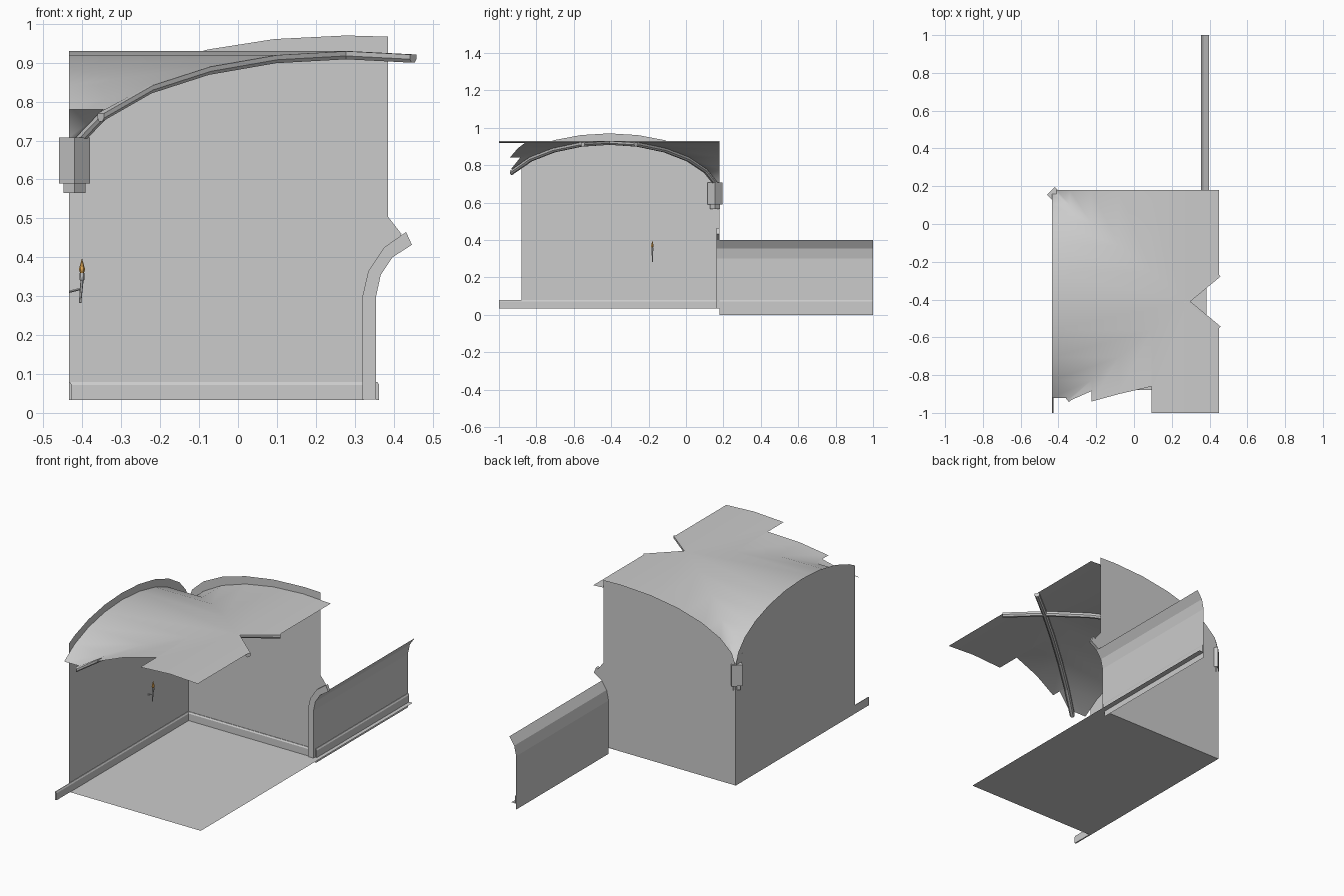
import bpy, bmesh, math
from mathutils import Vector

if "Cube" in bpy.data.objects:
    bpy.data.objects.remove(bpy.data.objects["Cube"])

XL, XR, YB, Z0 = -0.435, 0.385, 0.18, 0.033      # left wall, right edge, back wall, floor
CX, CY = 0.278, -0.41                            # vault centre
LX, LY = CX - XL, YB - CY                        # half spans of the vault
T = [math.sin(math.radians(15 * k)) for k in range(7)]
TR = (0.45 - CX) / LX                            # broken right end of the vault


def make(name, verts, faces, smooth=False):
    bm = bmesh.new()
    vs = [bm.verts.new(v) for v in verts]
    for f in faces:
        bm.faces.new([vs[i] for i in f])
    bmesh.ops.remove_doubles(bm, verts=bm.verts, dist=1e-5)
    bmesh.ops.dissolve_degenerate(bm, edges=bm.edges, dist=1e-5)
    bmesh.ops.recalc_face_normals(bm, faces=bm.faces)
    me = bpy.data.meshes.new(name)
    bm.to_mesh(me)
    bm.free()
    ob = bpy.data.objects.new(name, me)
    bpy.context.collection.objects.link(ob)
    for p in me.polygons:
        p.use_smooth = smooth
    return ob


def loft(name, rings, closed=True, cap=True, smooth=False):
    n = len(rings[0])
    verts = [v for r in rings for v in r]
    faces = [(i * n + j, i * n + (j + 1) % n, (i + 1) * n + (j + 1) % n, (i + 1) * n + j)
             for i in range(len(rings) - 1) for j in range(n if closed else n - 1)]
    if cap:
        faces += [list(range(n))[::-1], [(len(rings) - 1) * n + j for j in range(n)]]
    return make(name, verts, faces, smooth)


def arch(t, top, rise):
    return top - rise * (1 - math.sqrt(max(0, 1 - t * t)))


def web_z(t):
    return arch(t, 0.93, 0.3)


# floor
make("floor", [(XL, -0.88, Z0), (XR, -0.88, Z0), (XR, YB, Z0), (XL, YB, Z0)], [(0, 1, 2, 3)])

# left wall with arched top
ys = [-0.88] + [CY + s * LY for s in [-t for t in T[3::-1]] + T[1:]]
pts = [(XL, YB, Z0), (XL, -0.88, Z0)]
pts += [(XL, y, arch(abs(y - CY) / LY, 0.97, 0.27)) for y in ys]
make("left_wall", pts, [range(len(pts))])

# back wall, its right edge follows the doorway curve
inner = [(0.32, 0.035), (0.32, 0.30), (0.335, 0.365), (0.375, 0.425), (0.432, 0.465)]
outer = [(0.355, 0.035), (0.355, 0.30), (0.367, 0.355), (0.397, 0.40), (0.447, 0.432)]
pts = [(XL, YB, Z0)] + [(CX - t * LX, YB, arch(t, 0.97, 0.27)) for t in T[::-1]]
pts += [(XR, YB, 0.967), (XR, YB, 0.505), (0.42, YB, 0.46)]
pts += [(x, YB, z) for x, z in outer[3::-1]]
make("back_wall", pts, [range(len(pts))])

# doorway trim
loft("doorway_trim", [[(a[0], 0.162, a[1]), (b[0], 0.162, b[1]), (b[0], YB, b[1]), (a[0], YB, a[1])]
                      for a, b in zip(inner, outer)])

# passage behind the doorway
prof = [(0.355, 0.0)] + outer[1:4]
loft("passage_wall", [[(x, y, z) for x, z in prof] for y in (YB, 1.0)], closed=False, cap=False)
make("passage_floor", [(0.355, YB, Z0), (XR, YB, Z0), (XR, 1, Z0), (0.355, 1, Z0)], [(0, 1, 2, 3)])

# skirting boards
skirt = [(0, 0.033), (0.008, 0.033), (0.008, 0.072), (0.003, 0.08), (0, 0.08)]
loft("left_skirting", [[(XL + d, y, z) for d, z in skirt] for y in (-1.0, YB)])
loft("back_skirting", [[(x, YB - d, z) for d, z in skirt] for x in (XL, 0.322)])
loft("passage_skirting", [[(0.355 + d, y, z) for d, z in skirt] for y in (YB, 1.0)])

# vault webs: strips between successive levels, broken at the front
verts, faces = [], []


def strip(a, b, t0, t1):
    z0, z1, n = web_z(t0), web_z(t1), len(verts)
    for (x, y), z in zip(a + b[::-1], (z0, z0, z1, z1)):
        verts.append((x, y, z))
    faces.append((n, n + 1, n + 2, n + 3))


def left_line(t, s):
    return [(CX - t * LX, CY + s * t * LY), (XL, CY + s * t * LY)]


def long_line(t, side, s, end):
    x = CX + side * t * LX
    return [(x, CY + s * t * LY), (x, end)]


for t0, t1 in zip(T, T[1:]):
    strip(left_line(t0, 1), left_line(t1, 1), t0, t1)
    strip(long_line(t0, -1, 1, YB), long_line(t1, -1, 1, YB), t0, t1)
    if t1 < 0.9:
        strip(left_line(t0, -1), left_line(t1, -1), t0, t1)
for s, end in ((1, YB), (-1, -1.0)):
    strip(long_line(0, 1, s, end), long_line(TR, 1, s, end), 0, TR)
ends = [(-1, -1), (-0.86, -0.9), (-0.9, -0.94), (-0.885, -0.935)]
for i, (e0, e1) in enumerate(ends):
    strip(long_line(T[i], -1, -1, e0), long_line(T[i + 1], -1, -1, e1), T[i], T[i + 1])
make("vault", verts, faces, smooth=True)

# diagonal ribs under the groins
section = [(-0.013, 0), (-0.013, -0.012), (-0.006, -0.021), (0.006, -0.021), (0.013, -0.012), (0.013, 0)]
for name, s, end in (("back_rib", 1, 0.97), ("front_rib", -1, 0.885)):
    d = Vector((-LX, s * LY, 0))
    side = Vector((-d.y, d.x, 0)).normalized()
    path = [-TR] + [t for t in T if t < end - 0.02] + [end]
    loft(name, [[Vector((CX, CY, web_z(abs(t)))) + d * t + side * w + Vector((0, 0, h))
                 for w, h in section] for t in path])


# corner bracket carrying the back rib
def diamond(r, z):
    return [(-0.42 + r * math.cos(k * math.pi / 2), 0.155 + r * math.sin(k * math.pi / 2), z)
            for k in range(4)]


loft("bracket", [diamond(0.04, 0.59), diamond(0.04, 0.708)])
loft("bracket_foot", [diamond(0.028, 0.565), diamond(0.028, 0.59)])


# wall torch
def ring(c, r, n=6, flat=True):
    return [(c[0] + (r * math.cos(2 * math.pi * k / n) if flat else 0),
             c[1] + r * math.sin(2 * math.pi * k / n),
             c[2] + (0 if flat else r * math.cos(2 * math.pi * k / n))) for k in range(n)]


TY = -0.18
loft("torch_handle", [ring((-0.406, TY, 0.282), 0.003), ring((-0.401, TY, 0.34), 0.004),
                      ring((-0.401, TY, 0.342), 0.006), ring((-0.401, TY, 0.36), 0.007)])
loft("torch_arm", [ring((XL, TY, 0.311), 0.003, 4, False), ring((-0.403, TY, 0.319), 0.003, 4, False)])
flame = loft("torch_flame", [ring((-0.401, TY, 0.36), 0.005), ring((-0.401, TY, 0.369), 0.008),
                             ring((-0.401, TY, 0.395), 0.0008)])
mat = bpy.data.materials.new("flame_orange")
mat.diffuse_color = (0.8, 0.4, 0.08, 1)
mat.use_nodes = True
mat.node_tree.nodes["Principled BSDF"].inputs["Base Color"].default_value = mat.diffuse_color
flame.data.materials.append(mat)
